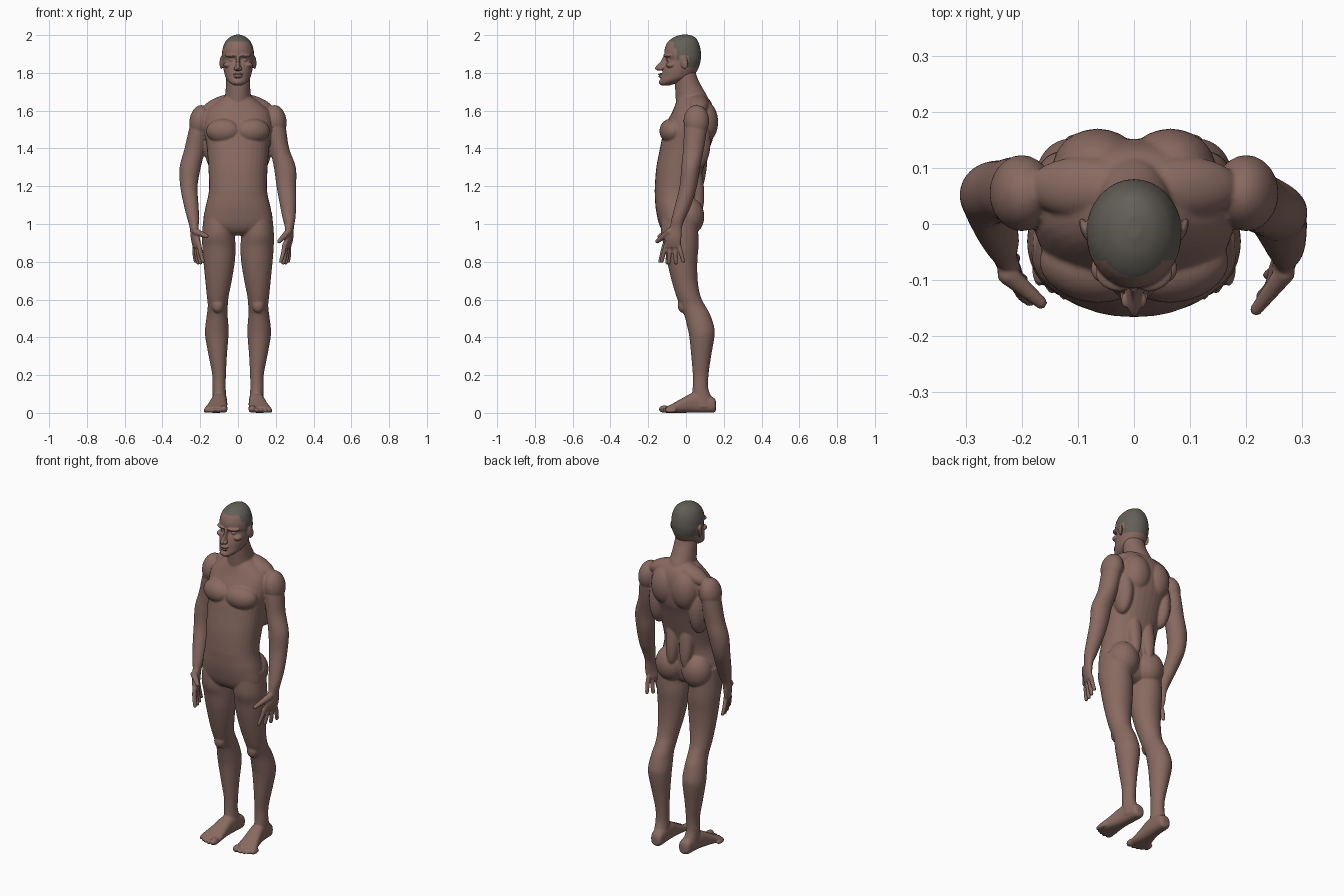
import bpy, bmesh, math
from mathutils import Matrix, Vector

SEG = 32


def material(name, rgb):
    m = bpy.data.materials.new(name)
    m.diffuse_color = (*rgb, 1)
    return m


skin = material("brown skin", (0.25, 0.145, 0.12))
hair = material("cropped grey hair", (0.125, 0.115, 0.097))


def spline(keys, steps=5):
    """Catmull-Rom interpolation of equal-length tuples."""
    out = []
    for i in range(len(keys) - 1):
        a, b, c, d = (keys[max(0, min(len(keys) - 1, i + k))] for k in (-1, 0, 1, 2))
        for j in range(steps):
            t = j / steps
            out.append([q + 0.5 * t * (r - p + t * (2 * p - 5 * q + 4 * r - s + t * (3 * (q - r) + s - p)))
                        for p, q, r, s in zip(a, b, c, d)])
    return out + [list(keys[-1])]


def loft(bm, keys, axis="Z", power=1.0, steps=5):
    """Closed skin through oval rings: x, y, z, radius a, radius b, twist in degrees."""
    rings = []
    for x, y, z, ra, rb, rot in spline([tuple(k) + (0,) * (6 - len(k)) for k in keys], steps):
        ca, sa = math.cos(math.radians(rot)), math.sin(math.radians(rot))
        ring = []
        for i in range(SEG):
            c, s = math.cos(2 * math.pi * i / SEG), math.sin(2 * math.pi * i / SEG)
            u = ra * math.copysign(abs(c) ** power, c)
            v = rb * math.copysign(abs(s) ** power, s)
            u, v = u * ca - v * sa, u * sa + v * ca
            ring.append(bm.verts.new((x + u, y + v, z) if axis == "Z" else (x + u, y, z + v)))
        rings.append(ring)
    for r0, r1 in zip(rings, rings[1:]):
        for i in range(SEG):
            j = (i + 1) % SEG
            bm.faces.new((r0[i], r0[j], r1[j], r1[i]))
    bm.faces.new(rings[0])
    bm.faces.new(rings[-1])


def slab(bm, keys, sx=1, power=1.0):
    """Loft from rows of z, x, half width, front y, back y."""
    loft(bm, [(sx * x, (f + b) / 2, z, w, (b - f) / 2) for z, x, w, f, b in keys], power=power)


def blob(bm, loc, radii, rot=(0, 0, 0)):
    r = [Matrix.Rotation(math.radians(a), 4, ax) for a, ax in zip(rot, "XYZ")]
    m = Matrix.Translation(loc) @ r[2] @ r[1] @ r[0] @ Matrix.Diagonal((*radii, 1))
    bmesh.ops.create_uvsphere(bm, u_segments=24, v_segments=16, radius=1, matrix=m)


def fuse(bm, name, voxel, smooth):
    """Weld overlapping volumes into one smooth surface."""
    bmesh.ops.recalc_face_normals(bm, faces=bm.faces)
    me = bpy.data.meshes.new(name)
    bm.to_mesh(me)
    bm.free()
    ob = bpy.data.objects.new(name, me)
    bpy.context.collection.objects.link(ob)
    rm = ob.modifiers.new("weld", "REMESH")
    rm.mode, rm.voxel_size = "VOXEL", voxel
    sm = ob.modifiers.new("soften", "SMOOTH")
    sm.factor, sm.iterations = 0.5, smooth
    dg = bpy.context.evaluated_depsgraph_get()
    done = bpy.data.meshes.new_from_object(ob.evaluated_get(dg))
    ob.modifiers.clear()
    ob.data = done
    done.materials.clear()
    done.materials.append(skin)
    for p in done.polygons:
        p.use_smooth = True
        p.material_index = 0
    return ob


# ---- Body ----
bm = bmesh.new()
# torso
slab(bm, [(1.69, 0, .05, -.03, .09), (1.65, 0, .11, -.05, .13), (1.60, 0, .165, -.07, .148),
          (1.55, 0, .18, -.095, .152), (1.50, 0, .18, -.115, .15), (1.45, 0, .172, -.128, .142),
          (1.40, 0, .165, -.138, .125), (1.30, 0, .157, -.157, .095), (1.20, 0, .153, -.165, .066),
          (1.15, 0, .158, -.165, .058), (1.08, 0, .174, -.16, .055), (1.0, 0, .182, -.143, .045),
          (.96, 0, .14, -.12, .03), (.94, 0, .06, -.09, .0)], power=.9)
# neck
loft(bm, [(0, .04, 1.6, .085, .09), (0, .03, 1.67, .07, .085), (0, .012, 1.73, .064, .07),
          (0, .0, 1.78, .062, .058), (0, -.005, 1.83, .055, .05)])
for s in (-1, 1):
    # torso muscles
    blob(bm, (s * .09, .065, 1.633), (.105, .055, .043), (0, s * 20, 0))
    blob(bm, (s * .2, .055, 1.545), (.057, .068, .085), (0, s * -8, 0))
    blob(bm, (s * .078, -.077, 1.492), (.092, .062, .066), (0, 0, s * 12))
    blob(bm, (s * .13, .06, 1.43), (.05, .07, .14))
    blob(bm, (s * .065, .1, 1.54), (.08, .07, .11))
    blob(bm, (s * .045, .05, 1.24), (.042, .04, .18), (8, 0, 0))
    blob(bm, (s * .085, .015, 1.04), (.088, .082, .1))
    # leg
    slab(bm, [(1.06, .1, .08, -.13, .06), (.95, .104, .086, -.133, .065), (.88, .101, .088, -.115, .066),
              (.8, .1, .083, -.1, .06), (.7, .103, .07, -.076, .062), (.62, .107, .058, -.052, .076),
              (.57, .107, .053, -.033, .1), (.52, .11, .055, -.01, .128), (.45, .112, .062, .008, .15),
              (.4, .112, .061, .018, .15), (.3, .107, .048, .028, .133), (.2, .1, .036, .036, .119),
              (.13, .1, .035, .035, .118), (.08, .098, .037, .03, .135), (.03, .097, .038, .03, .145)], s)
    blob(bm, (s * .107, -.018, .57), (.032, .026, .04))
    # foot and toes
    loft(bm, [(s * .09, .16, .035, .018, .02), (s * .092, .145, .042, .034, .04),
              (s * .095, .08, .052, .038, .051), (s * .1, .03, .052, .042, .051),
              (s * .108, -.03, .036, .05, .036), (s * .115, -.08, .022, .06, .022),
              (s * .117, -.105, .017, .058, .016)], axis="Y", power=.8)
    for i in range(5):
        r = .02 if i == 0 else .0125
        blob(bm, (s * (.075 + .006 * (i > 0) + .022 * i), -.113 + .004 * i * i / 2, r), (r, .031, r))

# arms: the two hang differently, so each has its own path
arms = {
    1: [(.195, .055, 1.58, .045, .055), (.205, .05, 1.5, .05, .06), (.22, .04, 1.4, .051, .055),
        (.248, .025, 1.3, .058, .05), (.256, .012, 1.2, .052, .046), (.265, -.015, 1.1, .043, .043),
        (.27, -.04, 1.03, .034, .036), (.272, -.054, .98, .023, .033, -15), (.268, -.068, .92, .02, .045, -20),
        (.258, -.072, .875, .016, .046, -20)],
    -1: [(-.195, .06, 1.58, .045, .055), (-.21, .06, 1.5, .05, .06), (-.228, .06, 1.4, .055, .055),
         (-.253, .055, 1.3, .056, .055), (-.26, .04, 1.2, .046, .05), (-.248, .0, 1.1, .039, .043),
         (-.237, -.03, 1.03, .032, .036), (-.232, -.05, .98, .023, .033, 15), (-.225, -.07, .92, .02, .045, 20),
         (-.217, -.08, .875, .016, .046, 20)],
}
thumb_tips = {1: (.218, -.152, .908), -1: (-.166, -.14, .935)}
for s, path in arms.items():
    loft(bm, path)
    palm = Vector(path[-1][:3])
    across = Vector((s * .32, .93, 0))
    for i in range(4):
        k = i - 1.5
        root = palm + across * k * .024 + Vector((0, 0, .02))
        tip = palm + across * k * .041 + Vector((-s * .012, 0, -.088 + .009 * abs(k)))
        mid = root.lerp(tip, .5) + Vector((s * .003, 0, 0))
        loft(bm, [(*root, .012, .012), (*mid, .012, .012), (*tip, .01, .01),
                  (*(tip - Vector((0, 0, .006))), .005, .005)])
    root = Vector(path[-2][:3]) + Vector((0, -.02, .04))
    tip = Vector(thumb_tips[s])
    for j in range(9):
        blob(bm, root.lerp(tip, j / 8), [.019 - .0009 * j] * 3)
fuse(bm, "body", .005, 4)

# ---- Head ----
bm = bmesh.new()
slab(bm, [(2.002, 0, .012, -.025, .015), (1.99, 0, .042, -.062, .046), (1.965, 0, .067, -.095, .065),
          (1.93, 0, .081, -.112, .076), (1.895, 0, .085, -.114, .08), (1.87, 0, .084, -.103, .078),
          (1.84, 0, .08, -.114, .072), (1.81, 0, .075, -.124, .058), (1.78, 0, .067, -.13, .035),
          (1.76, 0, .056, -.136, -.005), (1.745, 0, .04, -.138, -.05), (1.733, 0, .02, -.13, -.09)])
# nose
slab(bm, [(1.89, 0, .01, -.12, -.08), (1.86, 0, .009, -.135, -.08), (1.835, 0, .013, -.159, -.08),
          (1.822, 0, .013, -.165, -.08), (1.812, 0, .008, -.15, -.08)])
# lips and chin
blob(bm, (0, -.128, 1.793), (.026, .02, .006))
blob(bm, (0, -.127, 1.78), (.023, .02, .007))
blob(bm, (0, -.124, 1.751), (.026, .02, .016))
for s in (-1, 1):
    blob(bm, (s * .034, -.093, 1.893), (.036, .026, .011), (0, 0, s * 20))   # brow
    blob(bm, (s * .033, -.086, 1.868), (.016, .016, .012))                   # eyelid
    blob(bm, (s * .05, -.076, 1.842), (.026, .03, .017), (0, 0, s * 30))     # cheekbone
    blob(bm, (s * .014, -.136, 1.822), (.009, .014, .009))                   # nostril
    blob(bm, (s * .087, -.01, 1.856), (.008, .021, .036), (10, 0, s * -20))  # ear
head = fuse(bm, "head", .003, 4)
head.data.materials.append(hair)


def hairline(y):
    if y < -.065:
        return 1.966
    if y < -.048:
        return 1.93
    return 1.865 if y < .0 else 1.83


# cropped hair: skull above the hairline, leaving the ears bare
for p in head.data.polygons:
    c = p.center
    ear = abs(c.x) > .078 and abs(c.y + .01) < .026 and c.z < 1.893
    if c.z > hairline(c.y) and not ear:
        p.material_index = 1
